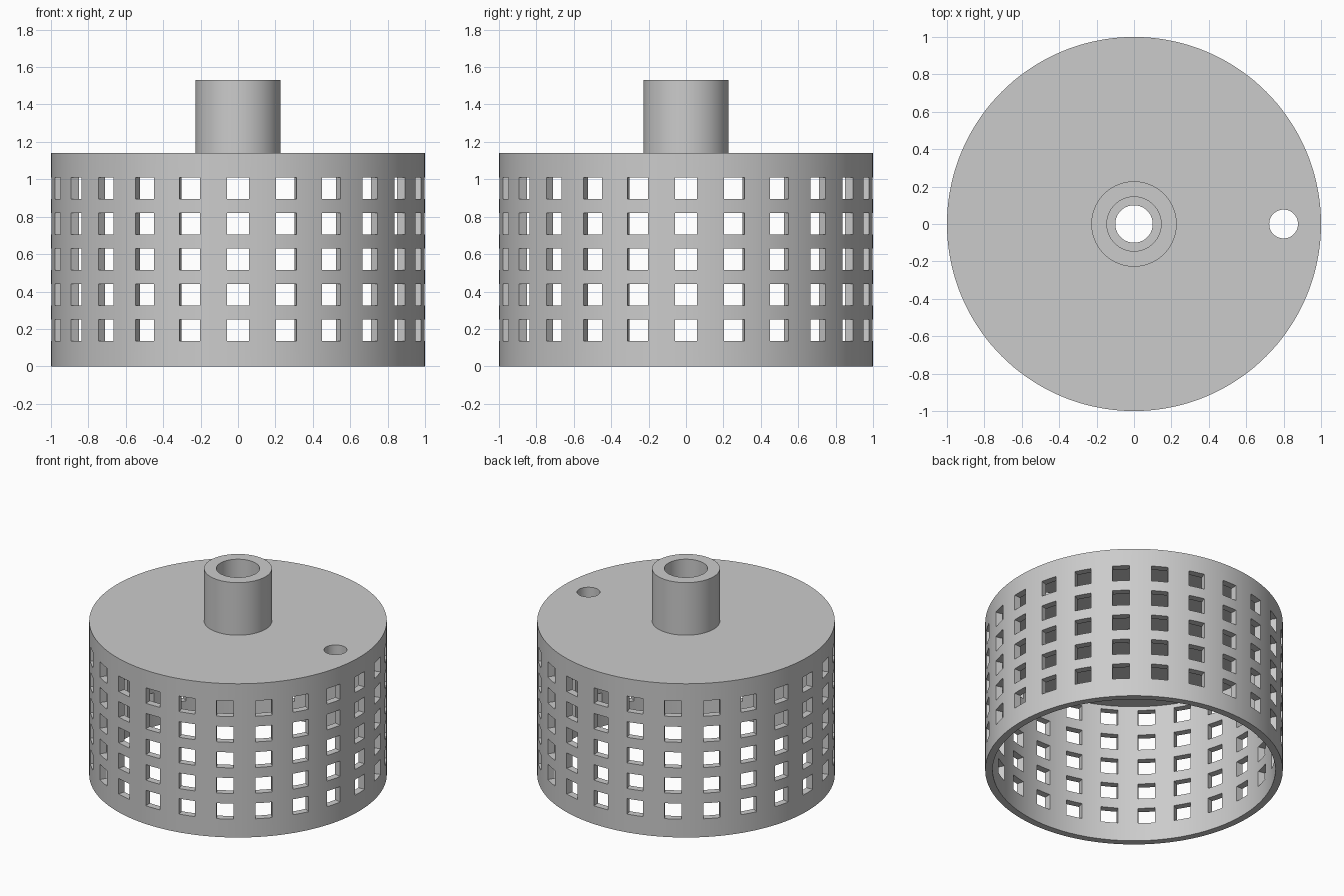
import bpy, bmesh, math
from mathutils import Matrix, Vector

cube = bpy.data.objects.get("Cube")
if cube:
    bpy.data.objects.remove(cube, do_unlink=True)

SEGMENTS = 144
HEIGHT, CEILING, WALL = 1.14, 1.04, 0.05
COLUMNS, ROWS = 24, 5

grey = bpy.data.materials.new("light grey")
grey.use_nodes = True
grey.diffuse_color = (0.6, 0.6, 0.6, 1)
grey.node_tree.nodes["Principled BSDF"].inputs["Base Color"].default_value = (0.6, 0.6, 0.6, 1)


def finish(bm, name):
    bmesh.ops.recalc_face_normals(bm, faces=bm.faces)
    mesh = bpy.data.meshes.new(name)
    bm.to_mesh(mesh)
    bm.free()
    mesh.materials.append(grey)
    obj = bpy.data.objects.new(name, mesh)
    bpy.context.collection.objects.link(obj)
    return obj


def lathe(name, profile):
    """Turn a closed (radius, z) profile around the z axis."""
    bm = bmesh.new()
    rings = []
    for i in range(SEGMENTS):
        a = math.tau * i / SEGMENTS
        rings.append([bm.verts.new((r * math.cos(a), r * math.sin(a), z)) for r, z in profile])
    n = len(profile)
    for i, ring in enumerate(rings):
        after = rings[(i + 1) % SEGMENTS]
        for j in range(n):
            k = (j + 1) % n
            bm.faces.new((ring[j], after[j], after[k], ring[k]))
    return finish(bm, name)


def activate(obj):
    bpy.ops.object.select_all(action='DESELECT')
    obj.select_set(True)
    bpy.context.view_layer.objects.active = obj


# Open-bottomed drum with a thick top plate and a central bore
drum = lathe("drum", [(0.1, HEIGHT), (1, HEIGHT), (1, 0), (1 - WALL, 0),
                      (1 - WALL, CEILING), (0.1, CEILING)])

# Hub tube on the top plate, with a wider bore that leaves a step
hub = lathe("hub_tube", [(0.145, HEIGHT), (0.228, HEIGHT), (0.228, 1.53), (0.145, 1.53)])

# Cutter: rows of square windows around the wall, and the port in the plate
bm = bmesh.new()
for col in range(COLUMNS):
    turn = Matrix.Rotation(math.tau * col / COLUMNS, 4, 'Z')
    for row in range(ROWS):
        place = Matrix.Translation((0.98, 0, 0.193 + 0.19 * row))
        size = Matrix.Diagonal(Vector((0.24, 0.115, 0.115, 1)))
        bmesh.ops.create_cube(bm, size=1, matrix=turn @ place @ size)
bmesh.ops.create_cone(bm, cap_ends=True, segments=48, radius1=0.077, radius2=0.077,
                      depth=0.18, matrix=Matrix.Translation((0.8, 0, 1.11)))
cutter = finish(bm, "opening_cutter")
cutter.hide_render = True

# Cut the openings
cut = drum.modifiers.new("openings", 'BOOLEAN')
cut.operation = 'DIFFERENCE'
cut.solver = 'EXACT'
cut.object = cutter
activate(drum)
bpy.ops.object.modifier_apply(modifier=cut.name)
bpy.data.objects.remove(cutter, do_unlink=True)

# Smooth round walls, sharp rims
for part in (drum, hub):
    activate(part)
    bpy.ops.object.shade_smooth_by_angle(angle=math.radians(30))
